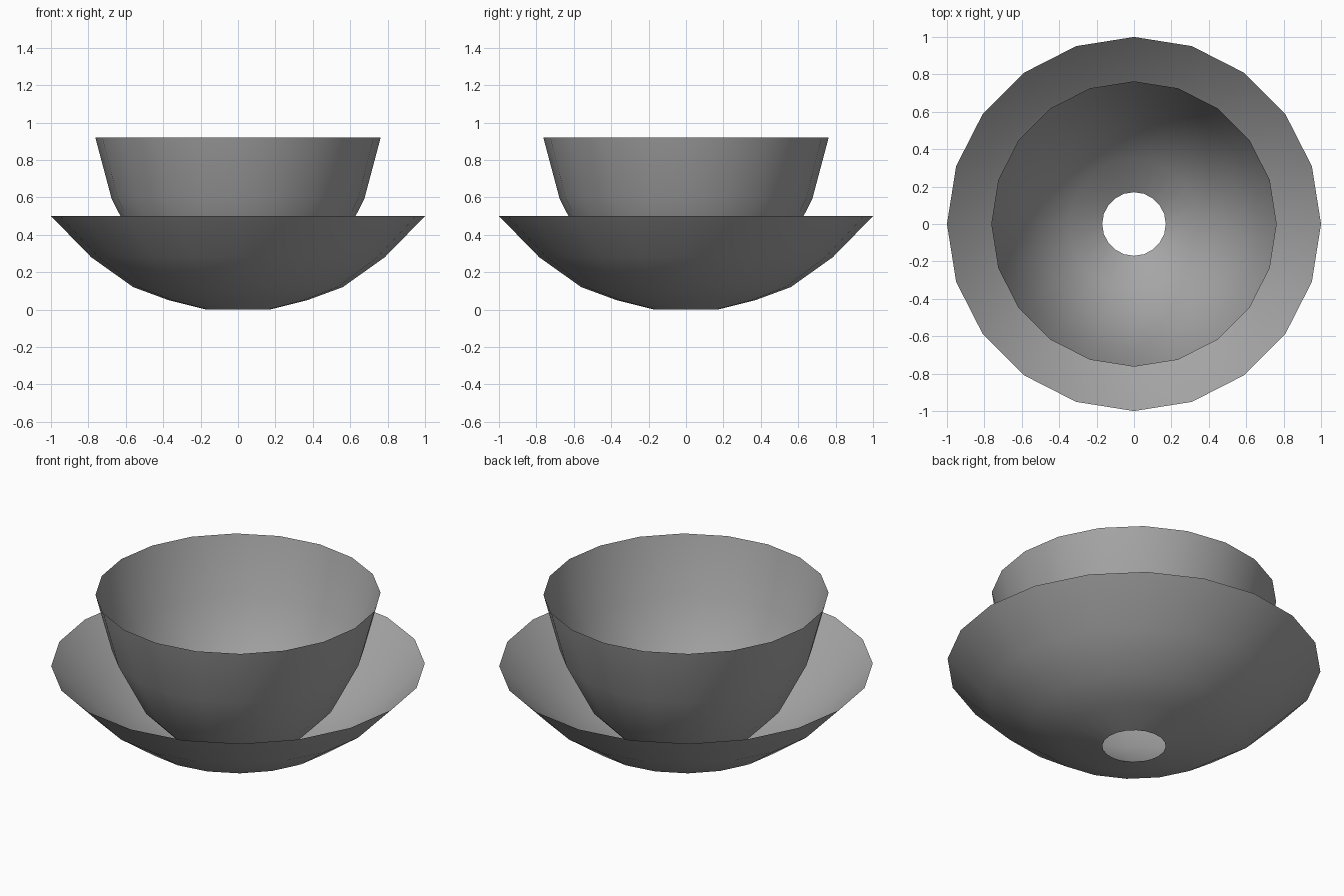
import bpy
import bmesh
from math import cos, sin, tau

cube = bpy.data.objects.get("Cube")
if cube:
    bpy.data.objects.remove(cube, do_unlink=True)

SIDES = 20

# Plain grey glaze shared by both parts
grey = bpy.data.materials.new("grey_glaze")
grey.use_nodes = True
colour = (0.38, 0.38, 0.38, 1)
grey.diffuse_color = colour
grey.node_tree.nodes["Principled BSDF"].inputs["Base Color"].default_value = colour


def lathe(name, profile):
    """Turn a (radius, height) profile into an open shell facing inward and up."""
    bm = bmesh.new()
    rings = [[bm.verts.new((r * cos(tau * i / SIDES), r * sin(tau * i / SIDES), z))
              for i in range(SIDES)] for r, z in profile]
    for low, high in zip(rings, rings[1:]):
        for i in range(SIDES):
            j = (i + 1) % SIDES
            bm.faces.new((low[i], high[i], high[j], low[j])).smooth = True
    mesh = bpy.data.meshes.new(name)
    bm.to_mesh(mesh)
    bm.free()
    mesh.materials.append(grey)
    obj = bpy.data.objects.new(name, mesh)
    bpy.context.collection.objects.link(obj)
    return obj


# Wide shallow saucer with an open base
lathe("saucer", [(0.17, 0.0), (0.37, 0.05), (0.56, 0.12), (0.785, 0.28), (1.0, 0.5)])

# Deep bowl rising from the same open base
lathe("bowl", [(0.17, 0.0), (0.35, 0.115), (0.52, 0.29), (0.675, 0.59), (0.763, 0.92)])
